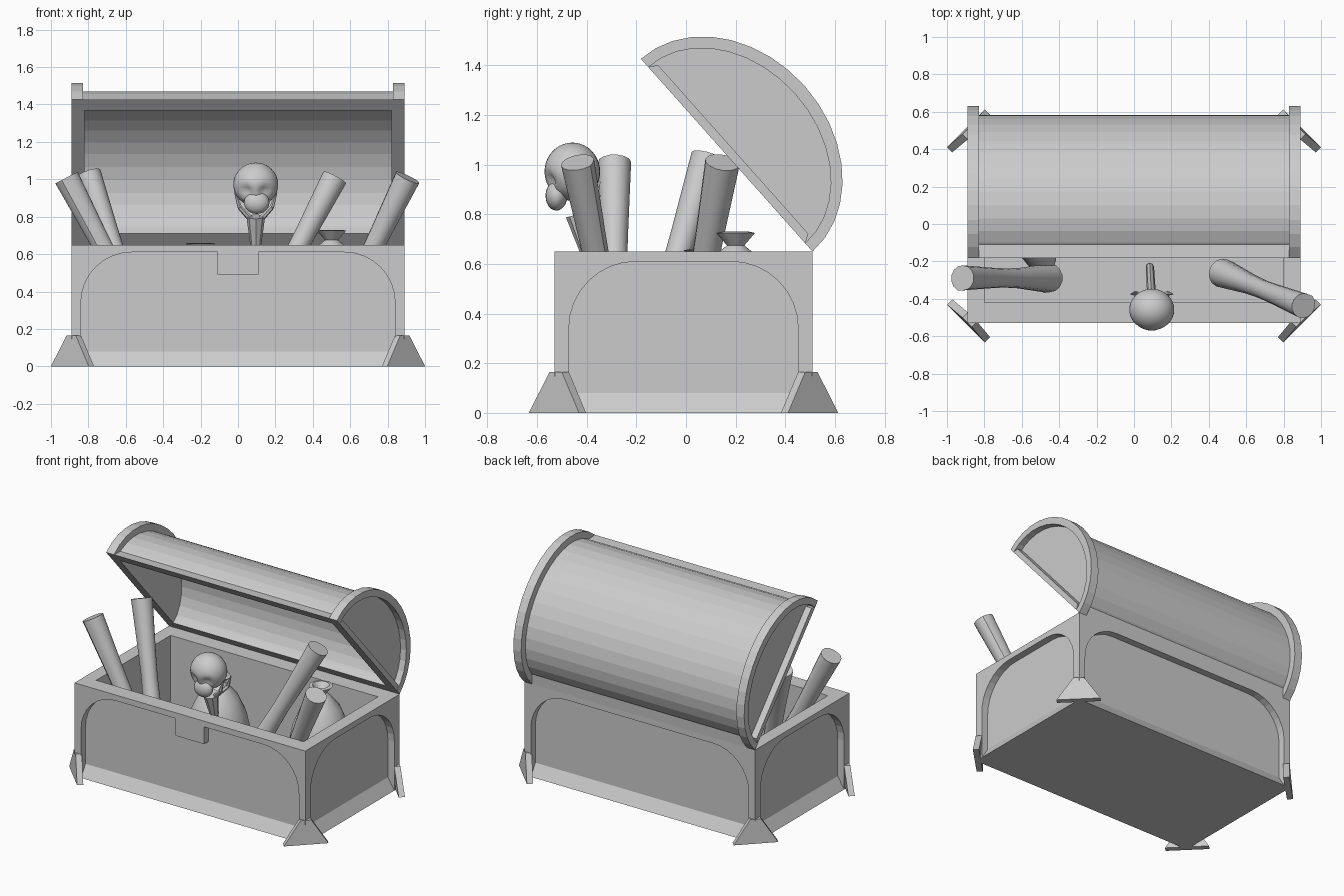
import bpy, bmesh, math
from mathutils import Vector, Matrix

if "Cube" in bpy.data.objects:
    bpy.data.objects.remove(bpy.data.objects["Cube"])

X, Y0, Y1, H, D = 0.89, -0.53, 0.51, 0.65, 0.05   # chest outside and recess depth
YC = (Y0 + Y1) / 2


def finish(name, bm, matrix=None, smooth=None):
    bmesh.ops.recalc_face_normals(bm, faces=bm.faces[:])
    me = bpy.data.meshes.new(name)
    bm.to_mesh(me)
    bm.free()
    if matrix:
        me.transform(matrix)
    ob = bpy.data.objects.new(name, me)
    bpy.context.collection.objects.link(ob)
    if smooth:
        bpy.ops.object.select_all(action='DESELECT')
        ob.select_set(True)
        bpy.context.view_layer.objects.active = ob
        bpy.ops.object.shade_smooth_by_angle(angle=math.radians(smooth))
    return ob


def loft(name, rings, matrix=None, smooth=None):
    """Skin a list of equal closed rings and cap both ends."""
    bm = bmesh.new()
    rs = [[bm.verts.new(p) for p in r] for r in rings]
    n = len(rs[0])
    for a, b in zip(rs, rs[1:]):
        for i in range(n):
            bm.faces.new((a[i], a[(i + 1) % n], b[(i + 1) % n], b[i]))
    bm.faces.new(rs[0])
    bm.faces.new(rs[-1])
    return finish(name, bm, matrix, smooth)


def prism_x(name, pts, x0, x1, matrix=None):
    return loft(name, [[(x, a, b) for a, b in pts] for x in (x0, x1)], matrix)


def prism_y(name, pts, y0, y1):
    return loft(name, [[(a, y, b) for a, b in pts] for y in (y0, y1)])


def box(name, x0, x1, y0, y1, z0, z1):
    return prism_y(name, [(x0, z0), (x1, z0), (x1, z1), (x0, z1)], y0, y1)


def rod(name, a, b, radii, sides=12, spiral=0.0, smooth=None):
    """Round rod from a to b through evenly spaced radii."""
    a, b = Vector(a), Vector(b)
    d = b - a
    rings = []
    for k, r in enumerate(radii):
        z = d.length * k / (len(radii) - 1)
        ring = []
        for i in range(sides):
            t = 2 * math.pi * i / sides
            q = r * (1 + spiral * i / sides)
            ring.append((q * math.cos(t), q * math.sin(t), z))
        rings.append(ring)
    m = Matrix.Translation(a) @ d.to_track_quat('Z', 'Y').to_matrix().to_4x4()
    return loft(name, rings, m, smooth)


# Chest body: sloped base, plain walls, arched frames
def rect(x, y0, y1, z):
    return [(-x, y0, z), (x, y0, z), (x, y1, z), (-x, y1, z)]


loft("chest_base", [rect(X, Y0, Y1, 0), rect(X - D, Y0 + D, Y1 - D, 0.08)])
box("front_wall", -X + D, X - D, Y0 + D, -0.42, 0.05, H)
box("back_wall", -X + D, X - D, 0.40, Y1 - D, 0.05, H)
for s, side in ((-1, "left"), (1, "right")):
    box(side + "_wall", s * 0.80, s * (X - D), -0.42, 0.40, 0.05, H)


def arch_frame(c, half, hole, r=0.27, top=0.61, n=8):
    pts = [(c - half, 0), (c - half, H), (c + half, H), (c + half, 0), (c + hole, 0)]
    arc = [(hole - r + r * math.cos(math.pi / 2 * i / n),
            top - r + r * math.sin(math.pi / 2 * i / n)) for i in range(n + 1)]
    pts += [(c + u, z) for u, z in arc] + [(c - u, z) for u, z in reversed(arc)]
    return pts + [(c - hole, 0)]


front = arch_frame(0, X, 0.84)
end = arch_frame(YC, 0.52 - D, 0.462)
prism_y("front_frame", front, Y0, Y0 + D)
prism_y("back_frame", front, Y1 - D, Y1)
prism_x("left_frame", end, -X, -X + D)
prism_x("right_frame", end, X - D, X)
box("lock_plate", -0.11, 0.11, Y0, Y0 + D, 0.49, 0.615)

# Corner feet: trapezoid plates set across the corners
for sx in (-1, 1):
    for sy in (-1, 1):
        t, d = Vector((sx, -sy, 0)).normalized(), Vector((sx, sy, 0)).normalized()
        c = Vector((sx * 0.885, YC + sy * 0.508, 0))
        rings = []
        for off in (-0.02, 0.02):
            rings.append([c + t * w + d * (off - z * 0.06) + Vector((0, 0, z))
                          for w, z in ((-0.143, 0), (0.143, 0), (0.035, 0.165), (-0.035, 0.165))])
        loft("corner_foot", rings)

# Lid: modelled closed around its chord, then swung open on the back edge
LID = (Matrix.Translation((0, Y1, H)) @ Matrix.Rotation(math.radians(-48.3), 4, 'X')
       @ Matrix.Translation((0, -0.52, 0)))


def half_oval(a, b, n=18):
    return [(a * math.cos(math.pi * i / n), b * math.sin(math.pi * i / n)) for i in range(n + 1)]


def band(outer, inner):
    return half_oval(*outer) + half_oval(*inner)[::-1]


prism_x("lid_barrel", band((0.475, 0.37), (0.445, 0.335)), -0.835, 0.835, LID)
for s in (-1, 1):
    prism_x("lid_end_rim", band((0.52, 0.42), (0.475, 0.37)), s * 0.83, s * X, LID)
    prism_x("lid_end_panel", half_oval(0.475, 0.37), s * 0.82, s * 0.845, LID)
    prism_x("lid_end_rail", [(-0.476, 0), (0.476, 0), (0.455, 0.035), (-0.455, 0.035)],
            s * 0.83, s * X, LID)
    prism_x("lid_long_rail", [(s * 0.52, 0), (s * 0.465, 0.055), (s * 0.44, 0.055), (s * 0.44, 0)],
            -0.83, 0.83, LID)

# Rolled scrolls
for a, b in (((-0.45, -0.29, 0.12), (-0.915, -0.29, 1.01)),
             ((-0.49, -0.19, 0.12), (-0.80, 0.085, 1.03)),
             ((0.05, -0.01, 0.12), (0.515, 0.145, 1.01)),
             ((0.47, -0.26, 0.12), (0.905, -0.435, 1.01))):
    rod("scroll", a, b, (0.075, 0.064, 0.053, 0.049, 0.053, 0.059, 0.065), 14, 0.12, 35)

# Tied sacks
for x, y, top in ((0.50, 0.20, 0.73), (-0.20, 0.07, 0.66)):
    prof = ((0.15, 0.07), (0.2, 0.15), (0.21, 0.3), (0.18, 0.45), (0.13, 0.57),
            (0.065, 0.65), (0.035, 0.675), (0.078, 0.725), (0.055, 0.73), (0.02, 0.69))
    rings = [[(x + r * math.cos(i * math.pi / 6), y + r * math.sin(i * math.pi / 6),
               z * top / 0.73) for i in range(12)] for r, z in prof]
    loft("sack", rings, None, 40)

# Staff with claws
rod("staff_shaft", (0.085, -0.23, 0.10), (0.095, -0.40, 0.66), (0.022, 0.024), 8)
rod("staff_head", (0.095, -0.395, 0.64), (0.095, -0.435, 0.80), (0.028, 0.05), 8)
for s in (-1, 1):
    for dy in (-0.01, 0.07):
        knee = (0.095 + s * 0.085, -0.44 + dy, 0.85)
        rod("staff_claw", (0.095 + s * 0.03, -0.43, 0.79), knee, (0.016, 0.013), 6)
        rod("staff_claw_tip", knee, (0.095 + s * 0.112, -0.445 + dy, 0.93), (0.013, 0.004), 6)

# Skull: dented cranium and a jaw
bm = bmesh.new()
bmesh.ops.create_uvsphere(bm, u_segments=32, v_segments=20, radius=1)
eyes = [Vector((s * 0.42, -0.8, -0.3)).normalized() for s in (-1, 1)]
for v in bm.verts:
    dent = sum(max(0, 1 - (v.co - e).length / 0.4) for e in eyes)
    v.co *= 1 - 0.25 * dent
    v.co = Vector((0.095 + 0.12 * v.co.x, -0.458 + 0.112 * v.co.y, 0.972 + 0.117 * v.co.z))
finish("skull_cranium", bm, None, 60)
bm = bmesh.new()
bmesh.ops.create_uvsphere(bm, u_segments=20, v_segments=12, radius=1)
finish("skull_jaw", bm, Matrix.Translation((0.1, -0.522, 0.875))
       @ Matrix.Diagonal((0.068, 0.044, 0.06, 1)), 60)
